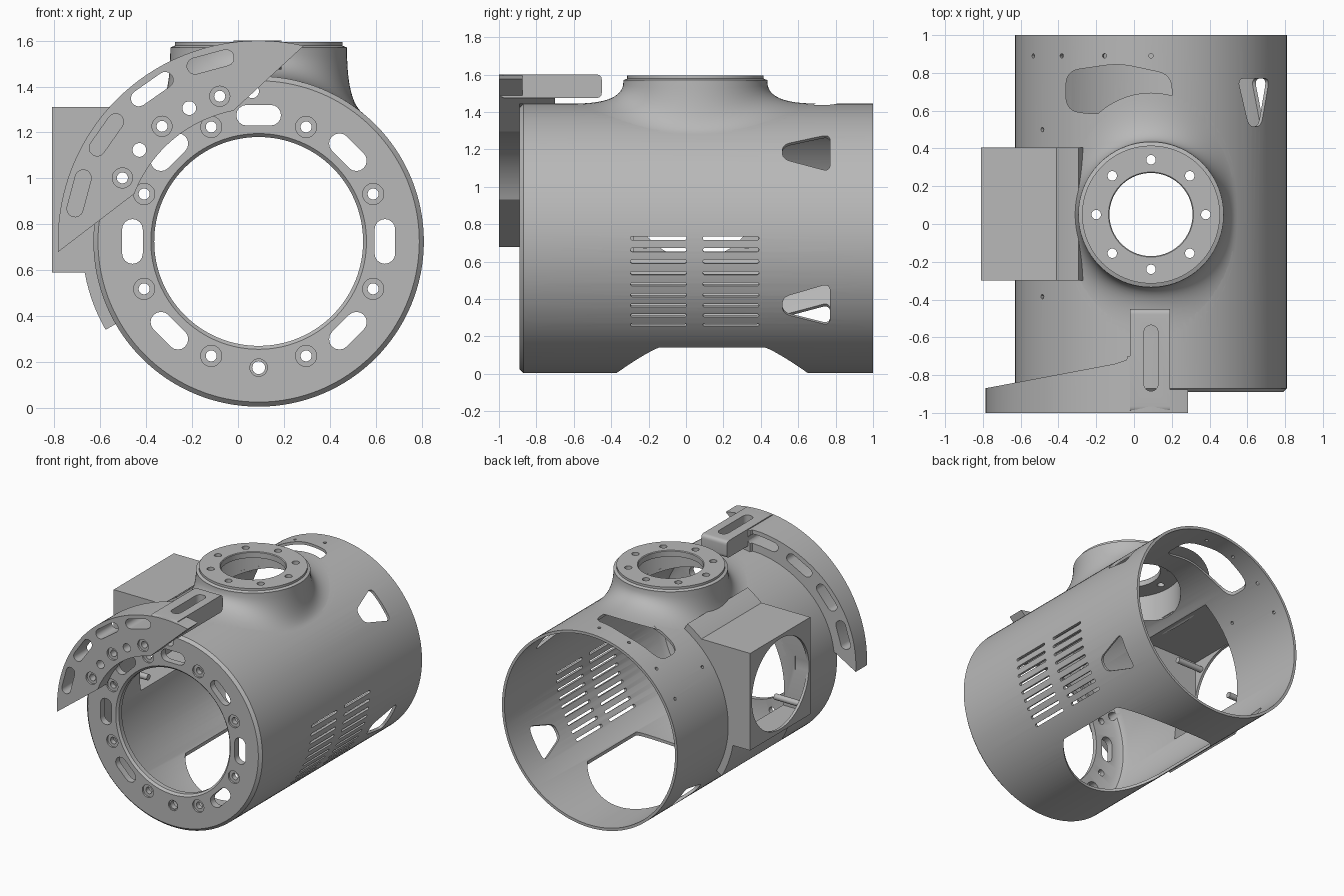
import bpy, bmesh
from math import sin, cos, pi, radians, sqrt
from mathutils import Matrix, Vector

if "Cube" in bpy.data.objects:
    bpy.data.objects.remove(bpy.data.objects["Cube"])

CX, CZ, R, WALL = 0.09, 0.725, 0.72, 0.02      # tube axis and size
BY = 0.05                                      # collar and side box centre in y

gray = bpy.data.materials.new("plain gray")
gray.use_nodes = True
gray.diffuse_color = (0.48, 0.48, 0.48, 1)
gray.node_tree.nodes["Principled BSDF"].inputs["Base Color"].default_value = (0.48, 0.48, 0.48, 1)


# ---------- frames: local xy is the outline, local z the extrusion ----------
def frame(x, y, z, origin):
    return Matrix.Translation(origin) @ Matrix((x, y, z)).transposed().to_4x4()


FRONT = frame((1, 0, 0), (0, 0, 1), (0, -1, 0), (CX, 0, CZ))
SIDE = frame((0, 1, 0), (0, 0, 1), (1, 0, 0), (0, 0, 0))
TOP = Matrix.Identity(4)


def radial(deg, y):
    a = radians(deg)
    return frame((0, 1, 0), (-sin(a), 0, cos(a)), (cos(a), 0, sin(a)), (CX, y, CZ))


def around(deg, r):
    """Front frame moved out to radius r, local y pointing outward."""
    return FRONT @ Matrix.Rotation(radians(deg - 90), 4, 'Z') @ Matrix.Translation((0, r, 0))


# ---------- outlines ----------
def arc(r, a0, a1, n):
    return [(r * cos(radians(a0 + (a1 - a0) * i / n)), r * sin(radians(a0 + (a1 - a0) * i / n)))
            for i in range(n + 1)]


def circle(r, n=24):
    return arc(r, 0, 360, n)[:-1]


def capsule(length, width):
    r, h = width / 2, (length - width) / 2
    return [(x + h, y) for x, y in arc(r, -90, 90, 8)] + [(x - h, y) for x, y in arc(r, 90, 270, 8)]


def rounded(pts, r, n=6):
    out = []
    for i, p in enumerate(pts):
        p = Vector(p)
        a = p + (Vector(pts[i - 1]) - p).normalized() * r
        b = p + (Vector(pts[(i + 1) % len(pts)]) - p).normalized() * r
        for k in range(n + 1):
            t = k / n
            out.append(tuple(a * (1 - t) ** 2 + p * 2 * t * (1 - t) + b * t * t))
    return out


def rect(x0, x1, y0, y1):
    return [(x0, y0), (x1, y0), (x1, y1), (x0, y1)]


# ---------- mesh helpers ----------
def prism(bm, pts, m, d0, d1):
    lo = [bm.verts.new(m @ Vector((x, y, d0))) for x, y in pts]
    hi = [bm.verts.new(m @ Vector((x, y, d1))) for x, y in pts]
    faces = [bm.faces.new(lo), bm.faces.new(hi)]
    for i in range(len(pts)):
        j = (i + 1) % len(pts)
        faces.append(bm.faces.new((lo[i], lo[j], hi[j], hi[i])))
    bmesh.ops.recalc_face_normals(bm, faces=faces)
    return bm


def solid(*args):
    return prism(bmesh.new(), *args)


def loops(n, section):
    """Closed ring swept from section(angle) -> closed list of points."""
    bm = bmesh.new()
    rows = [[bm.verts.new(p) for p in section(2 * pi * i / n)] for i in range(n)]
    for i in range(n):
        a, b = rows[i], rows[(i + 1) % n]
        for k in range(len(a)):
            m = (k + 1) % len(a)
            bm.faces.new((a[k], a[m], b[m], b[k]))
    bmesh.ops.recalc_face_normals(bm, faces=bm.faces)
    return bm


def make(name, bm):
    me = bpy.data.meshes.new(name)
    bm.to_mesh(me)
    bm.free()
    ob = bpy.data.objects.new(name, me)
    bpy.context.collection.objects.link(ob)
    return ob


def part(name, bm, *cutters):
    ob = make(name, bm)
    for c in cutters:
        tool = make("cutter", c.copy())
        tool.hide_render = True
        mod = ob.modifiers.new("cut", 'BOOLEAN')
        mod.operation, mod.solver, mod.object = 'DIFFERENCE', 'EXACT', tool
        dg = bpy.context.evaluated_depsgraph_get()
        me = bpy.data.meshes.new_from_object(ob.evaluated_get(dg))
        ob.modifiers.clear()
        ob.data = me
        bpy.data.objects.remove(tool)
    ob.data.name = name
    ob.data.materials.clear()
    ob.data.materials.append(gray)
    bpy.ops.object.select_all(action='DESELECT')
    ob.select_set(True)
    bpy.context.view_layer.objects.active = ob
    bpy.ops.object.shade_smooth_by_angle(angle=radians(30))
    return ob


# ---------- shared cutters ----------
box_inside = solid(rect(BY - 0.33, BY + 0.335, 0.61, 1.29), SIDE, -0.79, -0.25)
tube_core = solid(circle(R - 0.01, 128), FRONT, -1.2, 0.89)

# ---------- main tube ----------
profile = [(0.455, -0.875), (0.47, -0.89), (0.70, -0.89), (R, -0.87), (R, 1.0), (R - WALL, 1.0),
           (R - WALL, -0.78), (0.68, -0.82), (0.64, -0.84), (0.455, -0.84)]
tube = loops(128, lambda a: [(CX + r * cos(a), y, CZ + r * sin(a)) for r, y in profile])

holes = bmesh.new()
for k in range(8):
    if k != 6:
        prism(holes, capsule(0.195, 0.09), around(45 * k, 0.55), 0.7, 1.0)
    prism(holes, circle(0.024), around(22.5 + 45 * k, 0.54), 0.7, 1.0)
prism(holes, circle(0.028), around(270, 0.55), 0.7, 1.0)
for k in range(6):
    prism(holes, circle(0.03), around(92.5 + 12.5 * k, 0.655), 0.7, 1.0)
for k in range(9):                              # vent slots
    for y in (-0.147, 0.24):
        prism(holes, capsule(0.3, 0.02), radial(-5 * k, y), 0.6, 0.8)
window = rounded([(-0.14, -0.05), (0.115, -0.13), (0.115, 0.13), (-0.14, 0.05)], 0.045)
for deg in (40, -30, 220):
    prism(holes, window, radial(deg, 0.655), 0.6, 0.8)
for deg, y in ((90, 0.89), (110, 0.89), (131, 0.89), (150, 0.89), (143, 0.5), (143, -0.385)):
    prism(holes, circle(0.012, 12), radial(deg, y), 0.6, 0.8)
prism(holes, rounded([(-0.36, 0.6), (-0.2, 0.58), (0.0, 0.6), (0.2, 0.57), (0.2, 0.79),
                      (-0.08, 0.85), (-0.36, 0.81)], 0.075), TOP, 1.1, 1.6)
bottom = [(CX + max(-0.42, min(0.42, x)), 0.14 + y) for x, y in circle(0.51, 96)]
prism(holes, bottom, TOP, -0.1, 0.5)

sinks = bmesh.new()
for k in range(8):
    prism(sinks, circle(0.046), around(22.5 + 45 * k, 0.54), 0.877, 1.0)
prism(sinks, circle(0.038), around(270, 0.55), 0.88, 1.0)
bore = solid(circle(0.36, 64), Matrix.Translation((CX, BY, 0)), 1.0, 1.8)
part("main_tube", tube, holes, sinks, bore, box_inside)


# ---------- top collar blending into the tube ----------
def tube_z(dx, r=R):
    return CZ + sqrt(r * r - dx * dx)


def collar_section(a):
    c, s = cos(a), sin(a)
    r0, r1 = 0.385, 0.385 + 0.07 + 0.19 * s * s
    top, mid, end = (r0, 1.56), (r0, tube_z(r0 * c)), (r1, tube_z(r1 * c))
    pts = [(0.36, 1.56)]
    for k in range(13):
        t = k / 12
        pts.append(tuple(top[i] * (1 - t) ** 2 + mid[i] * 2 * t * (1 - t) + end[i] * t * t for i in (0, 1)))
    pts.append((0.36, tube_z(0.36 * c, R - WALL)))
    return [(CX + r * c, BY + r * s, z) for r, z in pts]


part("collar_neck", loops(96, collar_section))

ring = [(0.22, 1.55), (0.385, 1.55), (0.385, 1.57), (0.365, 1.578), (0.365, 1.595), (0.225, 1.595), (0.22, 1.59)]
bolts = bmesh.new()
for k in range(8):
    m = Matrix.Translation((CX + 0.29 * cos(pi / 4 * k), BY + 0.29 * sin(pi / 4 * k), 0))
    prism(bolts, circle(0.025), m, 1.5, 1.7)
part("collar_flange", loops(96, lambda a: [(CX + r * cos(a), BY + r * sin(a), z) for r, z in ring]), bolts)

# ---------- side box on its curved saddle ----------
saddle = arc(0.77, 120, 210, 32) + arc(0.708, 210, 120, 32)
part("box_saddle", solid(saddle, FRONT, -0.405, 0.30), box_inside)
opening = solid(circle(0.335, 64), SIDE @ Matrix.Translation((BY, 0.95, 0)), -1.0, -0.7)
part("side_box", solid(rect(-0.30, 0.405, 0.59, 1.31), SIDE, -0.81, -0.32),
     tube_core, box_inside, opening)
for y in (-0.22, 0.325):
    for z in (0.69, 1.21):
        m = SIDE @ Matrix.Translation((y, z, 0))
        part("box_post", solid(circle(0.022, 16), m, -0.80, -0.58))

# ---------- crescent bracket on the front ----------
crescent = arc(0.875, 77, 183, 64) + arc(0.58, 159, 101, 32)
behind = solid([(-1, -0.91), (-0.1, -0.74), (-0.04, -0.72), (-0.02, -0.66), (0.19, -0.66), (0.19, -0.875),
                (0.5, -0.875), (0.5, -0.5), (-1, -0.5)], TOP, 0.3, 1.8)
slots = bmesh.new()
for k in range(4):
    prism(slots, capsule(0.21, 0.07), around(105 + 20 * k, 0.81), 0.5, 1.1)
for k in range(5):
    prism(slots, circle(0.03 if k % 2 else 0.024), around(105 + 12.5 * k, 0.655), 0.5, 1.1)
bracket_sinks = bmesh.new()
for k in (0, 2, 4):
    prism(bracket_sinks, circle(0.044), around(105 + 12.5 * k, 0.655), 0.985, 1.1)
tab_slot = solid([(CX - y, -0.71 + x) for x, y in capsule(0.35, 0.075)], TOP, 1.44, 1.7)
part("crescent_bracket", solid(crescent, FRONT, 0.70, 1.0),
     solid(circle(R, 128), FRONT, -1.2, 0.89), behind, slots, bracket_sinks, tab_slot)
part("bracket_tab", solid(rounded(rect(-0.995, -0.45, 1.475, 1.6), 0.03), SIDE, -0.02, 0.19), tab_slot)
